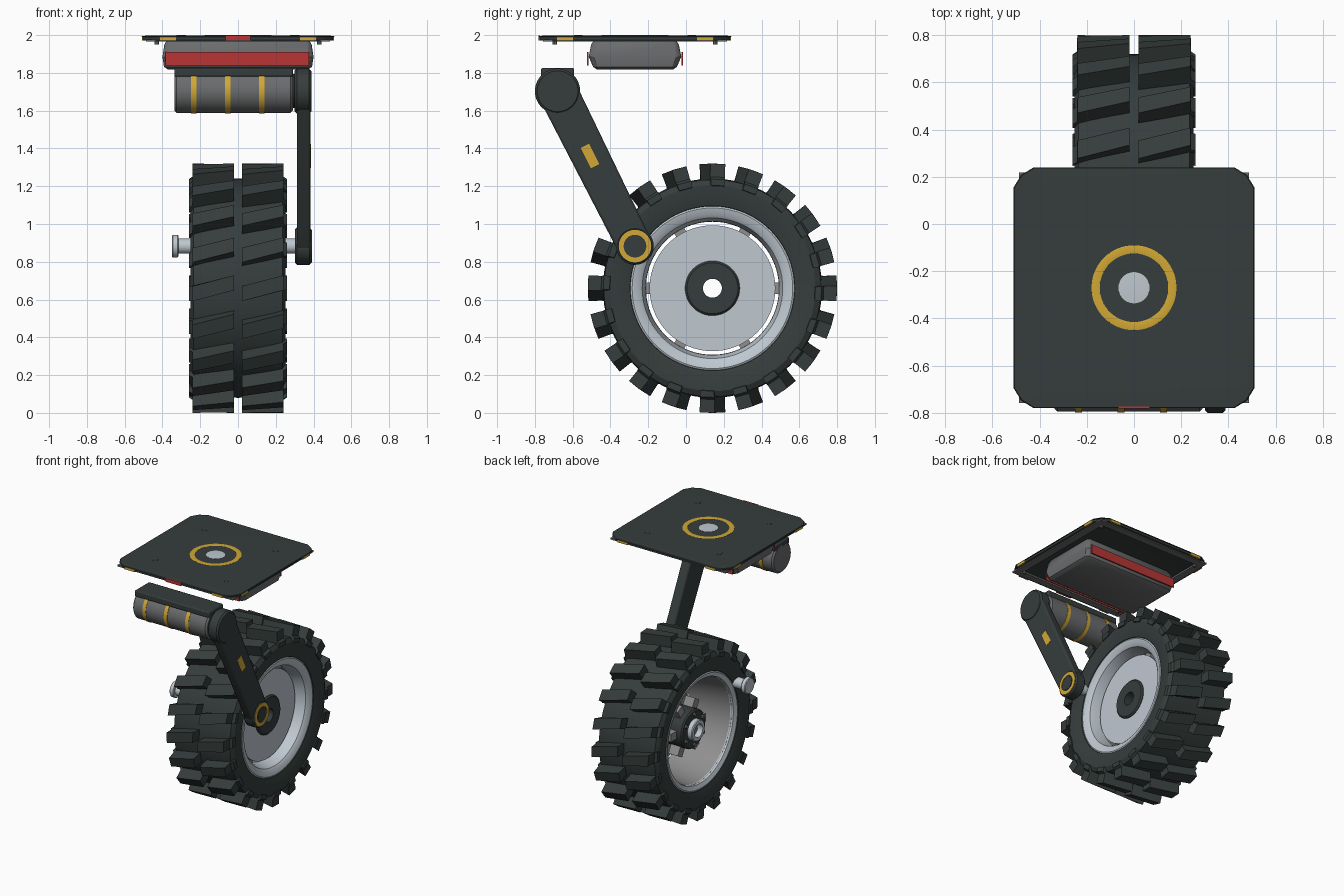
import bpy, bmesh
from math import sin, cos, pi, atan2, radians
from mathutils import Matrix

cube = bpy.data.objects.get("Cube")
if cube:
    bpy.data.objects.remove(cube, do_unlink=True)


def material(name, r, g, b):
    m = bpy.data.materials.new(name)
    m.use_nodes = True
    m.diffuse_color = (r, g, b, 1)
    m.node_tree.nodes["Principled BSDF"].inputs["Base Color"].default_value = (r, g, b, 1)
    return m


DARK = material("dark green grey", 0.036, 0.047, 0.045)
GREY = material("mid grey", 0.145, 0.148, 0.153)
STEEL = material("dull steel", 0.28, 0.275, 0.275)
LIGHT = material("light steel", 0.52, 0.58, 0.63)
YELLOW = material("yellow", 0.64, 0.39, 0.035)
RED = material("red", 0.48, 0.035, 0.035)
parts = []


def finish(name, bm, mat, bevel=0):
    bmesh.ops.remove_doubles(bm, verts=bm.verts, dist=1e-5)
    bmesh.ops.recalc_face_normals(bm, faces=bm.faces)
    me = bpy.data.meshes.new(name)
    bm.to_mesh(me)
    bm.free()
    me.materials.append(mat)
    ob = bpy.data.objects.new(name, me)
    bpy.context.collection.objects.link(ob)
    if bevel:
        mod = ob.modifiers.new("Bevel", "BEVEL")
        mod.width, mod.segments, mod.limit_method = bevel, 2, "ANGLE"
    parts.append(ob)
    return ob


def lathe(name, profile, centre, mat, axis="X", seg=64):
    """Revolve a closed (along axis, radius) profile."""
    bm = bmesh.new()
    rings = []
    for i in range(seg):
        c, s = cos(2 * pi * i / seg), sin(2 * pi * i / seg)
        pts = [(h, r * c, r * s) if axis == "X" else (r * c, r * s, h) for h, r in profile]
        rings.append([bm.verts.new([a + b for a, b in zip(p, centre)]) for p in pts])
    n = len(profile)
    for i in range(seg):
        a, b = rings[i], rings[(i + 1) % seg]
        for j in range(n):
            k = (j + 1) % n
            if profile[j][1] or profile[k][1]:
                bm.faces.new((a[j], a[k], b[k], b[j]))
    return finish(name, bm, mat)


def tube(name, h0, h1, r0, r1, centre, mat, axis="X", seg=48, ch=0.0):
    """Cylinder, or ring when r0 is above zero, with chamfered outer rims."""
    prof = [(h0, r0), (h0, r1 - ch), (h0 + ch, r1), (h1 - ch, r1), (h1, r1 - ch), (h1, r0)]
    if not ch:
        prof = [(h0, r0), (h0, r1), (h1, r1), (h1, r0)]
    return lathe(name, prof, centre, mat, axis, seg)


def box(name, centre, size, mat, rot=0, bevel=0):
    bm = bmesh.new()
    m = Matrix.Translation(centre) @ Matrix.Rotation(rot, 4, "X") @ Matrix.Diagonal((*size, 1))
    bmesh.ops.create_cube(bm, size=1, matrix=m)
    return finish(name, bm, mat, bevel)


def loft(name, layers, cy, mat):
    """Stack of corner-cut rectangles given as (z, half x, half y, cut)."""
    bm = bmesh.new()
    rings = []
    for z, x, y, c in layers:
        d = c * 0.38
        quarter = [(x, y - c), (x - d, y - d), (x - c, y)]
        pts = quarter + [(-a, b) for a, b in quarter[::-1]]
        pts += [(-a, -b) for a, b in pts]
        rings.append([bm.verts.new((a, b + cy, z)) for a, b in pts])
    for a, b in zip(rings, rings[1:]):
        for i in range(len(a)):
            j = (i + 1) % len(a)
            bm.faces.new((a[i], a[j], b[j], b[i]))
    bm.faces.new(rings[0])
    bm.faces.new(rings[-1])
    return finish(name, bm, mat)


def extrude(name, outline, x0, x1, mat, bevel=0):
    bm = bmesh.new()
    face = bm.faces.new([bm.verts.new((x0, y, z)) for y, z in outline])
    ext = bmesh.ops.extrude_face_region(bm, geom=[face])["geom"]
    bmesh.ops.translate(bm, vec=(x1 - x0, 0, 0), verts=[v for v in ext if isinstance(v, bmesh.types.BMVert)])
    return finish(name, bm, mat, bevel)


# Tyre
WY, WZ = 0.14, 0.66
wheel = (0, WY, WZ)
half = [(0.21, 0.425), (0.235, 0.436), (0.248, 0.48), (0.252, 0.545), (0.235, 0.575)]
lathe("tyre", half + [(0, 0.58)] + [(-x, r) for x, r in half[::-1]], wheel, DARK, seg=80)

# Slanted tread blocks: both rows share one slant and line up from the side
bm = bmesh.new()
section = [(0.02, 0.55), (0.02, 0.66), (0.24, 0.66), (0.242, 0.59), (0.26, 0.578), (0.26, 0.545), (0.2, 0.53)]
LUGS = 20
for side in (-1, 1):
    for i in range(LUGS):
        ends = []
        for w in (-1, 1):
            ring = []
            for x, r in section:
                t = pi / 2 + 2 * pi * i / LUGS - 0.4 * side * (x - 0.13) + w * (0.06 if r > 0.6 else 0.066)
                ring.append(bm.verts.new((side * x, WY + r * cos(t), WZ + r * sin(t))))
            ends.append(ring)
            bm.faces.new(ring)
        a, b = ends
        for j in range(len(section)):
            k = (j + 1) % len(section)
            bm.faces.new((a[j], a[k], b[k], b[j]))
finish("tread_blocks", bm, DARK)

# Rim, inner barrel and face disc
lathe("rim_face", [(0.2, 0.436), (0.23, 0.434), (0.235, 0.425), (0.226, 0.39), (0.212, 0.372), (0.15, 0.354),
                   (0.12, 0.352), (0.12, 0.37), (0.19, 0.4)], wheel, LIGHT, seg=80)
lathe("rim_barrel", [(0.125, 0.37), (0.12, 0.353), (0.08, 0.353), (-0.21, 0.39), (-0.21, 0.41)],
      wheel, STEEL, seg=80)
lathe("rim_lip", [(-0.2, 0.388), (-0.222, 0.394), (-0.235, 0.425), (-0.23, 0.434), (-0.2, 0.436)],
      wheel, LIGHT, seg=80)
tube("wheel_disc", 0.125, 0.15, 0.06, 0.333, wheel, LIGHT, seg=80)
tube("disc_back", 0.118, 0.127, 0.06, 0.33, wheel, STEEL, seg=80)

# Hub with fins and bolts, tabs holding the disc
for i in range(6):
    t = i * pi / 3
    c, s = cos(t), sin(t)
    box("disc_tab", (0.11, WY + 0.34 * c, WZ + 0.34 * s), (0.04, 0.05, 0.06), STEEL, t)
    box("hub_fin", (-0.08, WY + 0.165 * c, WZ + 0.165 * s), (0.08, 0.09, 0.06), STEEL, t)
    c, s = cos(t + pi / 6), sin(t + pi / 6)
    tube("hub_bolt", -0.18, -0.16, 0, 0.014, (0, WY + 0.115 * c, WZ + 0.115 * s), GREY, seg=8)
tube("hub", -0.165, 0.165, 0.05, 0.145, wheel, DARK, ch=0.01)
tube("hub_collar", -0.205, -0.16, 0.05, 0.08, wheel, LIGHT, ch=0.006)

# Axle with end cap
AY, AZ = -0.27, 0.883
axle = (0, AY, AZ)
tube("axle", -0.33, 0.33, 0, 0.04, axle, LIGHT)
tube("axle_cap", -0.35, -0.315, 0, 0.06, axle, LIGHT, ch=0.005)

# Swing arm
MY, MZ = -0.68, 1.703
lean = atan2(AZ - MZ, AY - MY)
outline = []
for cy, cz, r, start in ((MY, MZ, 0.105, lean + pi / 2), (AY, AZ, 0.092, lean - pi / 2)):
    for i in range(13):
        t = start + pi * i / 12
        outline.append((cy + r * cos(t), cz + r * sin(t)))
extrude("swing_arm", outline, 0.312, 0.384, DARK, 0.012)
tube("upper_knuckle", 0.3, 0.388, 0, 0.12, (0, MY, MZ), DARK, ch=0.012)
tube("lower_knuckle", 0.302, 0.388, 0, 0.099, axle, DARK, ch=0.01)
tube("knuckle_ring", 0.384, 0.392, 0.06, 0.086, axle, YELLOW)
tube("knuckle_pin", 0.384, 0.391, 0, 0.05, axle, DARK, seg=12)
box("arm_mark", (0.382, -0.508, 1.36), (0.007, 0.12, 0.05), YELLOW, lean)

# Motor drum with bands and mounting block
motor = (0, MY, MZ)
tube("motor_drum", -0.337, 0.29, 0, 0.115, motor, GREY, ch=0.012)
tube("motor_shaft", 0.28, 0.31, 0, 0.09, motor, DARK)
for x in (-0.235, -0.055, 0.125):
    tube("motor_band", x - 0.014, x + 0.014, 0.112, 0.118, motor, YELLOW)
box("motor_mount", (-0.023, MY, 1.803), (0.628, 0.175, 0.046), DARK, bevel=0.008)

# Top plate with overhanging lip and underside frame
PY = -0.27
loft("top_plate", [(1.98, 0.45, 0.45, 0.07), (1.971, 0.495, 0.495, 0.08), (1.974, 0.503, 0.503, 0.085),
                   (1.99, 0.503, 0.503, 0.085), (1.991, 0.51, 0.51, 0.085), (1.996, 0.507, 0.507, 0.085),
                   (1.9985, 0.45, 0.45, 0.08)], PY, DARK)
for s in (-1, 1):
    box("frame_side", (s * 0.46, PY, 1.971), (0.055, 0.975, 0.012), GREY)
    box("frame_end", (0, PY + s * 0.46, 1.971), (0.87, 0.055, 0.012), GREY)
    for t in (-1, 1):
        tube("plate_bolt", 1.985, 2.0, 0, 0.025, (s * 0.3, PY + t * 0.3, 0), DARK, "Z", 6)
        tube("under_bolt", 1.95, 1.97, 0, 0.013, (s * 0.43, PY + t * 0.425, 0), GREY, "Z", 8)
        box("side_mark", (s * 0.5045, PY + t * 0.37, 1.982), (0.009, 0.085, 0.02), YELLOW)
        box("end_mark", (t * 0.37, PY + s * 0.5045, 1.982), (0.085, 0.009, 0.02), YELLOW)
box("front_mark", (0, PY - 0.507, 1.984), (0.13, 0.009, 0.026), RED)

# Pivot ring and dome on the plate
pivot = (0, PY, 0)
lathe("pivot_ring", [(1.99, 0.144), (1.999, 0.145), (2.0, 0.15), (2.0, 0.175), (1.999, 0.18), (1.99, 0.181)],
      pivot, YELLOW, "Z")
lathe("pivot_dome", [(1.985, 0), (1.985, 0.068), (1.999, 0.066), (2.0, 0.05), (2.0, 0)], pivot, LIGHT, "Z")

# Battery box under the plate, red strips front and back
loft("battery_box", [(1.817, 0.37, 0.2, 0.02), (1.832, 0.392, 0.222, 0.025), (1.885, 0.4, 0.245, 0.025),
                     (1.95, 0.39, 0.232, 0.025), (1.978, 0.375, 0.215, 0.02)], PY, GREY)
for s in (-1, 1):
    box("box_strip", (-0.003, PY + s * 0.25, 1.875), (0.76, 0.009, 0.07), RED)

# Smooth round parts, keep hard edges
bpy.ops.object.select_all(action="DESELECT")
for ob in parts:
    ob.select_set(True)
bpy.context.view_layer.objects.active = parts[0]
bpy.ops.object.shade_smooth_by_angle(angle=radians(30))
